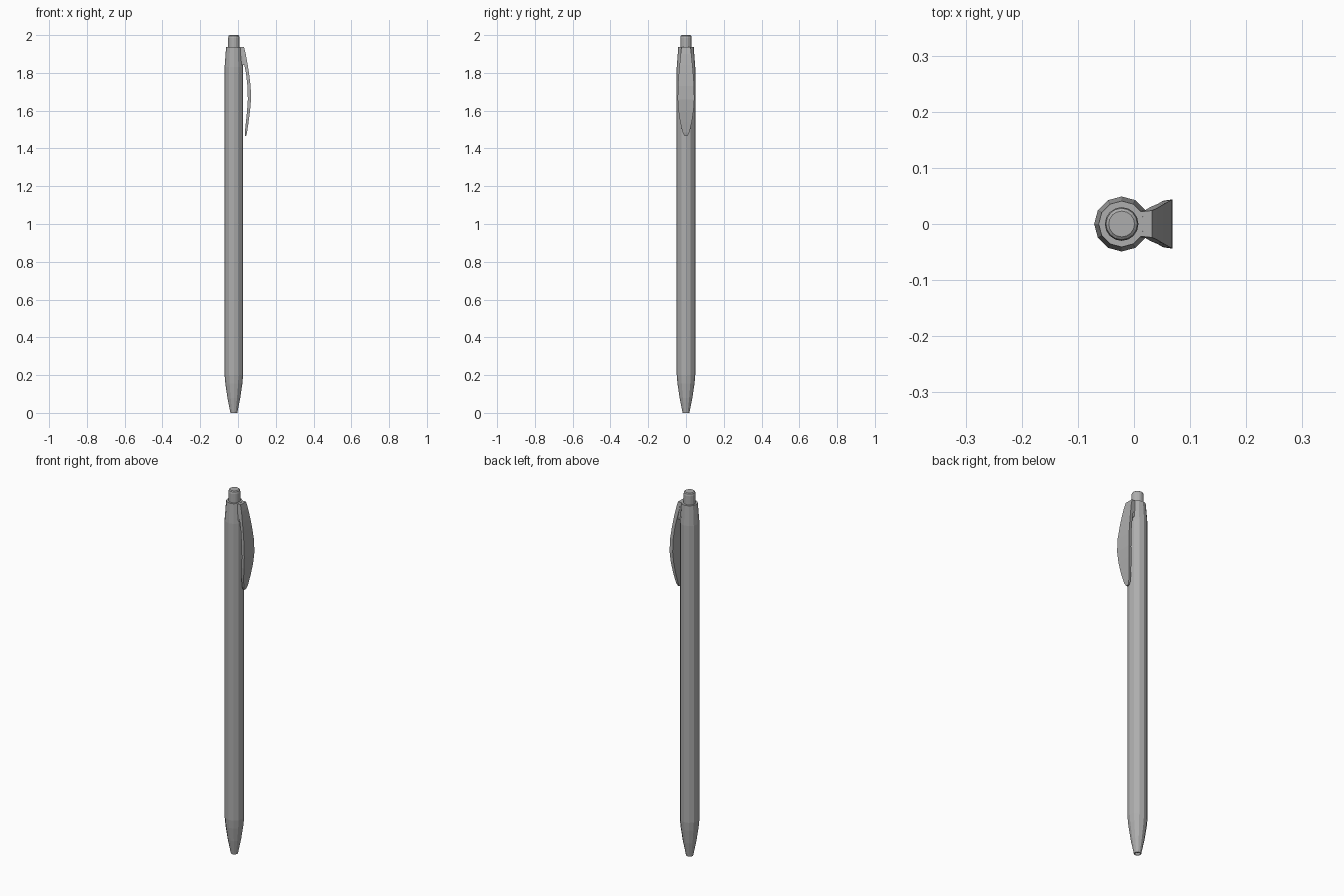
import bpy
import bmesh
import math

cube = bpy.data.objects.get("Cube")
if cube:
    bpy.data.objects.remove(cube, do_unlink=True)

AXIS_X = -0.022  # the barrel sits off centre because of the clip

grey = bpy.data.materials.new("grey plastic")
grey.use_nodes = True
colour = (0.42, 0.42, 0.42, 1)
grey.diffuse_color = colour
grey.node_tree.nodes["Principled BSDF"].inputs["Base Color"].default_value = colour


def loft(name, rings):
    """Skin closed rings of points and cap both ends."""
    bm = bmesh.new()
    loops = [[bm.verts.new(p) for p in ring] for ring in rings]
    n = len(loops[0])
    for a, b in zip(loops, loops[1:]):
        for i in range(n):
            j = (i + 1) % n
            bm.faces.new((a[i], a[j], b[j], b[i]))
    bm.faces.new(loops[0])
    bm.faces.new(loops[-1])
    bmesh.ops.recalc_face_normals(bm, faces=bm.faces)
    mesh = bpy.data.meshes.new(name)
    bm.to_mesh(mesh)
    bm.free()
    mesh.materials.append(grey)
    obj = bpy.data.objects.new(name, mesh)
    bpy.context.collection.objects.link(obj)
    return obj


def turned(name, profile, sides):
    """Turn a (radius, height) profile around the pen axis."""
    turn = 2 * math.pi / sides
    return loft(name, [[(AXIS_X + r * math.cos(i * turn), r * math.sin(i * turn), z)
                        for i in range(sides)] for r, z in profile])


def strip(name, sections):
    """Skin sections of (inner x, outer x, half width, height)."""
    return loft(name, [[(xi, -w * 0.94, z), (xo, -w, z), (xo, w, z), (xi, w * 0.94, z)]
                       for xi, xo, w, z in sections])


# Barrel with tapered nose, recessed tip and narrowed top
turned("barrel", [(0.012, 0.012), (0.014, 0), (0.018, 0), (0.021, 0.015),
                  (0.034, 0.08), (0.045, 0.155), (0.049, 0.2), (0.049, 1.83),
                  (0.046, 1.87), (0.041, 1.937)], 12)

# Push button with a rounded rim
turned("push_button", [(0.03, 1.9), (0.03, 1.985), (0.028, 1.996), (0.023, 2.0)], 16)

# Block joining the clip to the barrel
strip("clip_mount", [(-0.01, 0.034, 0.025, 1.842), (-0.01, 0.034, 0.025, 1.90),
                     (-0.01, 0.028, 0.023, 1.936)])

# Bowed leaf-shaped clip
strip("clip", [(0.036, 0.043, 0.008, 1.465), (0.036, 0.048, 0.018, 1.485),
               (0.042, 0.056, 0.031, 1.54), (0.048, 0.064, 0.04, 1.60),
               (0.052, 0.069, 0.044, 1.66), (0.050, 0.067, 0.043, 1.73),
               (0.042, 0.058, 0.038, 1.80), (0.033, 0.051, 0.034, 1.845),
               (0.022, 0.041, 0.028, 1.90), (0.018, 0.032, 0.024, 1.936)])
